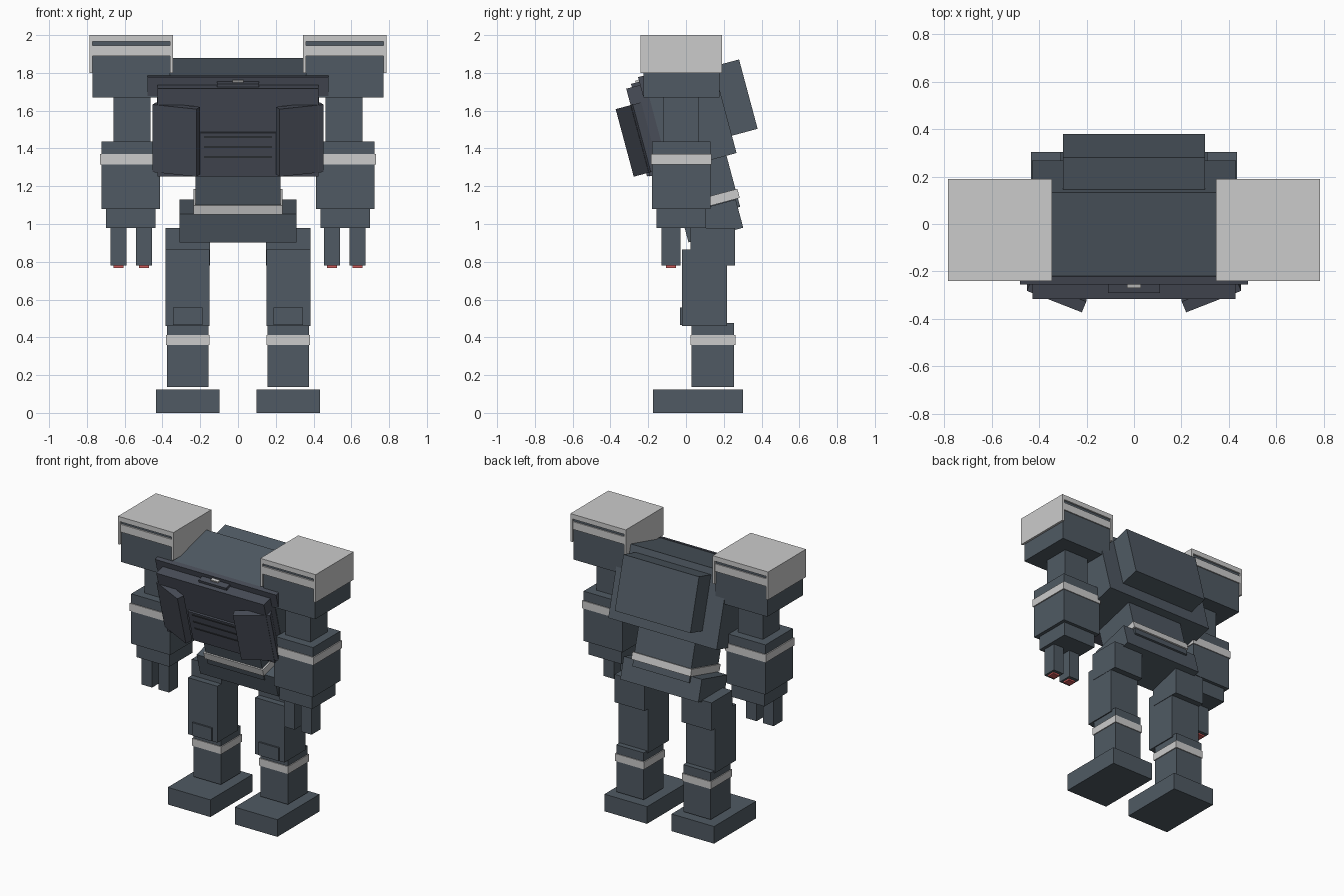
import bpy
from math import radians
from mathutils import Matrix, Vector

cube = bpy.data.objects.get("Cube")
if cube:
    bpy.data.objects.remove(cube, do_unlink=True)


def material(name, rgb):
    m = bpy.data.materials.new(name)
    m.use_nodes = True
    m.diffuse_color = (*rgb, 1)
    bsdf = next(n for n in m.node_tree.nodes if n.type == 'BSDF_PRINCIPLED')
    bsdf.inputs["Base Color"].default_value = (*rgb, 1)
    return m


STEEL = material("blue grey steel", (.08, .102, .125))
CHEST = material("dark slate", (.066, .075, .098))
LIGHT = material("light grey", (.6, .6, .6))
SLOT = material("dark slot", (.03, .034, .04))
RED = material("red", (.6, .1, .1))

# Leaning frame of the upper body: origin at the top back edge of the torso
LEAN = Matrix.Translation((0, .133, 1.878)) @ Matrix.Rotation(radians(15), 4, 'X')
UPRIGHT = Matrix.Identity(4)


def box(name, mat, x, y, z, frame=UPRIGHT):
    """Box spanning the given x, y and z ranges in a frame."""
    lo, hi = Vector((x[0], y[0], z[0])), Vector((x[1], y[1], z[1]))
    bpy.ops.mesh.primitive_cube_add(size=1)
    ob = bpy.context.object
    ob.name = ob.data.name = name
    ob.data.materials.append(mat)
    ob.data.transform(frame @ Matrix.Translation((lo + hi) / 2)
                      @ Matrix.Diagonal((*(hi - lo), 1)))
    return ob


def pair(name, mat, x, y, z, frame=UPRIGHT):
    """Box on the left side plus its mirrored copy on the right."""
    ob = box("left_" + name, mat, x, y, z, frame)
    twin = ob.copy()
    twin.data = ob.data.copy()
    twin.name = twin.data.name = "right_" + name
    twin.data.transform(Matrix.Diagonal((-1, 1, 1, 1)))
    twin.data.flip_normals()
    bpy.context.collection.objects.link(twin)


def centred(name, mat, half, y, z):
    return box(name, mat, (-half, half), y, z, LEAN)


# Torso, backpack and chest armour
centred("torso", STEEL, .43, (-.37, 0), (-.52, 0))
centred("backpack", STEEL, .30, (0, .141), (-.425, -.045))
centred("collar_plate", CHEST, .48, (-.40, -.365), (-.10, .003))
centred("chest_plate", CHEST, .427, (-.476, -.37), (-.52, -.04))
centred("sensor_bar", CHEST, .11, (-.445, -.40), (-.04, -.022))
centred("sensor_light", LIGHT, .03, (-.42, -.40), (-.022, -.012))
centred("grille_panel", CHEST, .212, (-.49, -.47), (-.517, -.278))
for i in range(3):
    top = -.295 - i * .055
    centred("grille_slot", SLOT, .18, (-.494, -.488), (top - .009, top))

# Chest flaps, hinged outward from the middle
hinge = LEAN @ Matrix.Translation((.22, -.558, 0)) @ Matrix.Rotation(radians(22), 4, 'Z')
pair("chest_flap", CHEST, (0, .25), (0, .05), (-.50, -.13), hinge)

# Waist
centred("abdomen", STEEL, .225, (-.375, -.055), (-.80, -.5))
centred("belt", LIGHT, .235, (-.385, -.045), (-.754, -.704))
centred("pelvis", STEEL, .31, (-.368, -.068), (-.911, -.756))

# Shoulders with caps open to front and back
pair("shoulder", STEEL, (.36, .77), (-.225, .178), (1.67, 1.967))
pair("cap_top", LIGHT, (.345, .785), (-.24, .19), (1.965, 2))
pair("cap_inner_wall", LIGHT, (.345, .361), (-.24, .19), (1.80, 1.965))
pair("cap_outer_wall", LIGHT, (.769, .785), (-.24, .19), (1.80, 1.965))
pair("cap_strip", LIGHT, (.36, .77), (-.236, .186), (1.89, 1.945))

# Arms
pair("upper_arm", STEEL, (.463, .66), (-.12, .07), (1.43, 1.68))
pair("forearm", STEEL, (.412, .722), (-.18, .13), (1.08, 1.437))
pair("forearm_band", LIGHT, (.405, .73), (-.186, .136), (1.315, 1.37))
pair("wrist", STEEL, (.437, .698), (-.155, .107), (.98, 1.08))
for x in (.498, .633):
    pair("finger", STEEL, (x - .042, x + .042), (-.13, -.03), (.78, .98))
    pair("finger_tip", RED, (x - .027, x + .027), (-.107, -.053), (.768, .78))

# Legs
pair("hip", STEEL, (.147, .385), (.025, .26), (.78, .98))
pair("thigh", STEEL, (.15, .383), (-.02, .217), (.46, .865))
pair("knee_pad", STEEL, (.187, .343), (-.032, -.02), (.465, .558))
pair("shin", STEEL, (.157, .375), (.03, .255), (.138, .475))
pair("shin_band", LIGHT, (.15, .381), (.024, .261), (.36, .413))
pair("foot", STEEL, (.097, .435), (-.10, .303), (0, .123))
pair("toe", STEEL, (.097, .435), (-.175, -.10), (0, .123))
